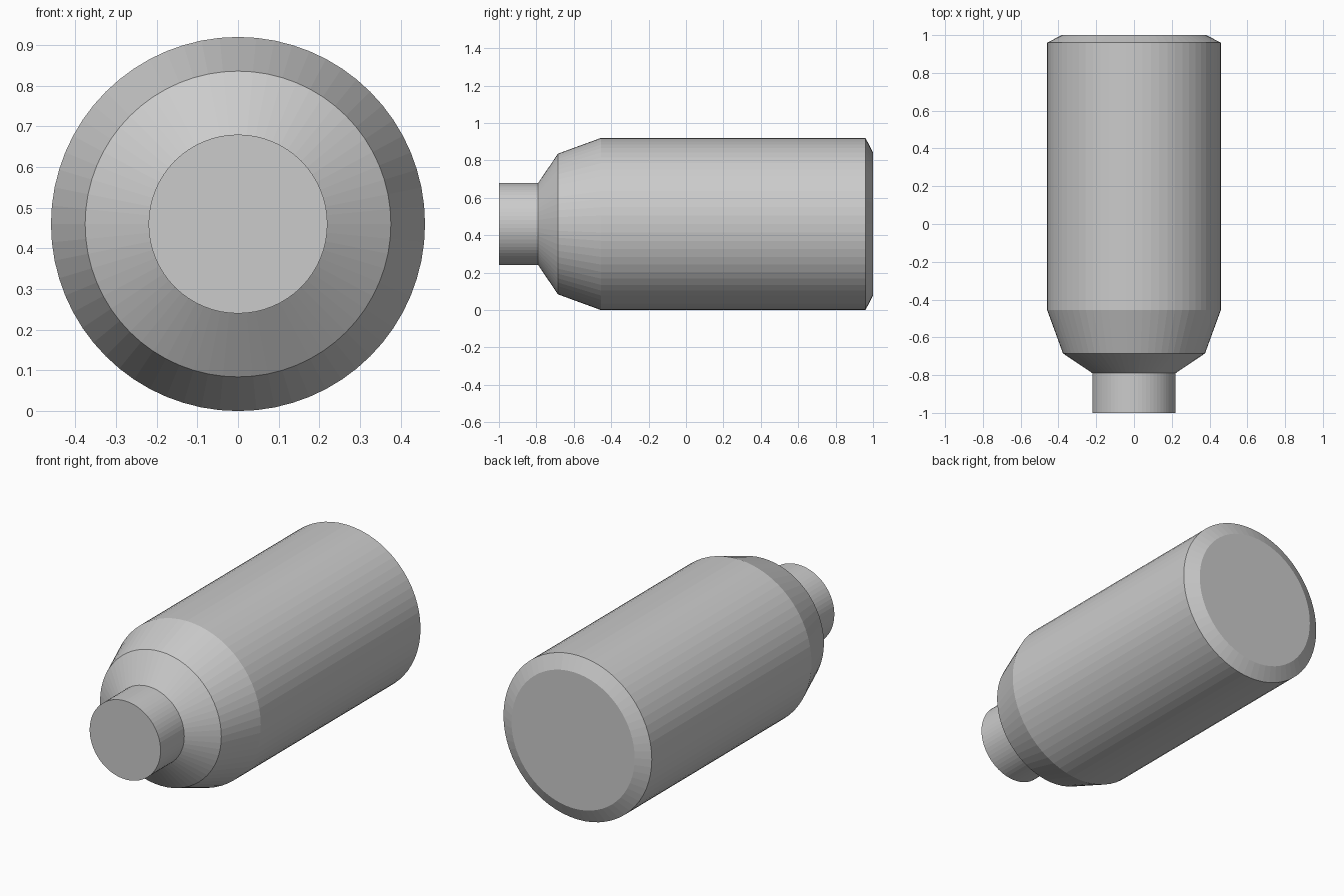
import bpy, bmesh, math

if "Cube" in bpy.data.objects:
    bpy.data.objects.remove(bpy.data.objects["Cube"])

SEGMENTS = 64
CENTRE_Z = 0.46

# One flat grey for the whole part
grey = bpy.data.materials.new("light_grey")
grey.diffuse_color = (0.6, 0.6, 0.6, 1)
grey.use_nodes = True
grey.node_tree.nodes["Principled BSDF"].inputs["Base Color"].default_value = grey.diffuse_color

# Profile along y: (y, radius)
PROFILE = [(-1.0, 0.22), (-0.79, 0.22),      # neck
           (-0.685, 0.376), (-0.455, 0.46),  # steep and shallow shoulder
           (0.96, 0.46), (1.0, 0.382)]       # barrel and rear chamfer


def lathe(name, profile):
    """Turn a closed solid around the y axis from the profile."""
    bm = bmesh.new()
    rings = []
    for y, r in profile:
        angles = [2 * math.pi * i / SEGMENTS for i in range(SEGMENTS)]
        rings.append([bm.verts.new((r * math.sin(a), y, CENTRE_Z + r * math.cos(a)))
                      for a in angles])
    for a, b in zip(rings, rings[1:]):
        for i in range(SEGMENTS):
            j = (i + 1) % SEGMENTS
            bm.faces.new((a[i], a[j], b[j], b[i]))
    bm.faces.new(rings[0])
    bm.faces.new(rings[-1])
    bmesh.ops.recalc_face_normals(bm, faces=bm.faces)
    mesh = bpy.data.meshes.new(name)
    bm.to_mesh(mesh)
    bm.free()
    mesh.materials.append(grey)
    obj = bpy.data.objects.new(name, mesh)
    bpy.context.collection.objects.link(obj)
    return obj


# Cylindrical body with stepped neck, flat facets
lathe("canister_body", PROFILE)
